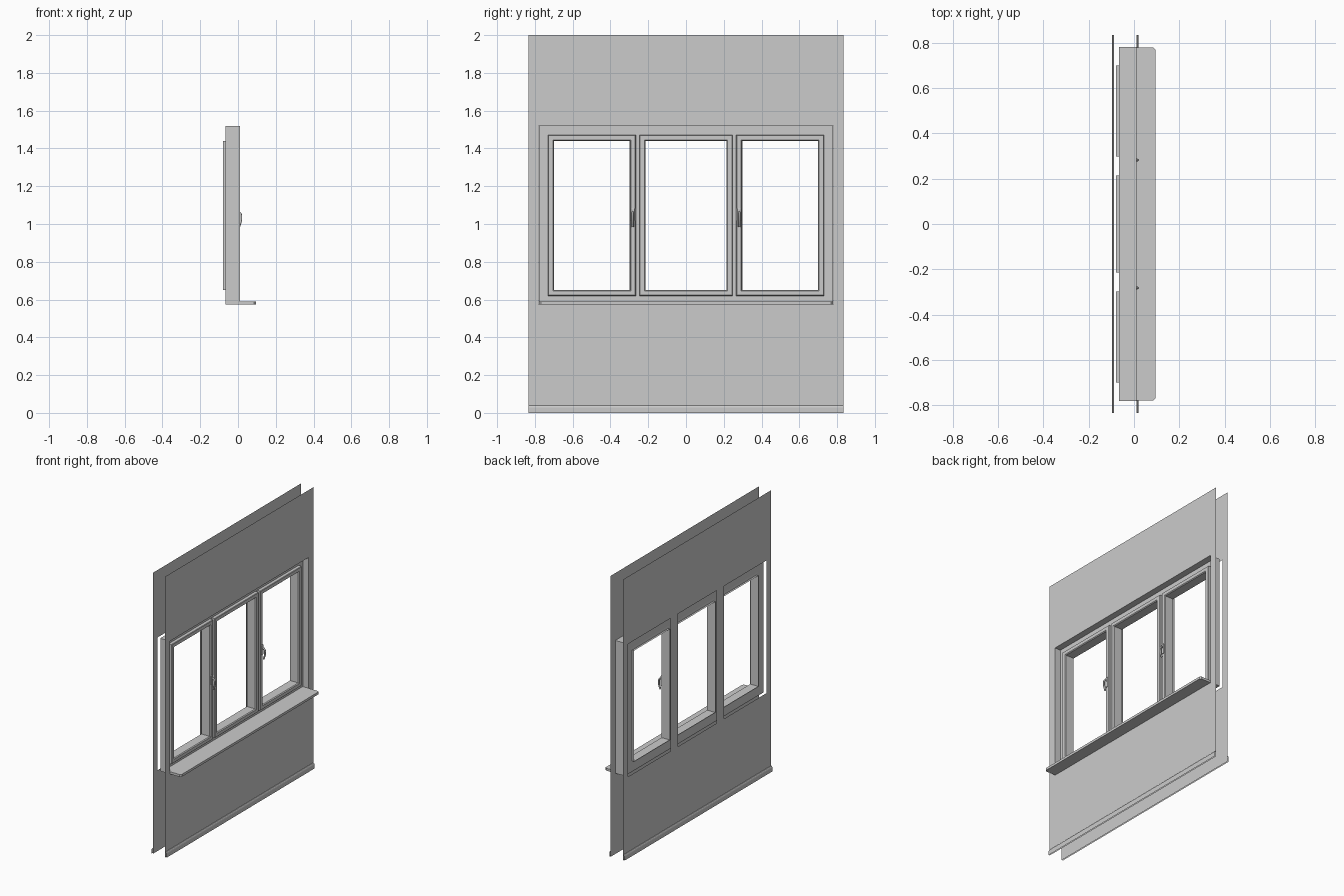
import bpy, bmesh

if "Cube" in bpy.data.objects:
    bpy.data.objects.remove(bpy.data.objects["Cube"])

XI, XO = 0.01, -0.088          # planes of the inner and outer wall sheets
W, H = 0.833, 2.0


def mesh_object(name, bm, solid=False):
    if solid:
        bmesh.ops.recalc_face_normals(bm, faces=bm.faces)
    me = bpy.data.meshes.new(name)
    bm.to_mesh(me)
    bm.free()
    ob = bpy.data.objects.new(name, me)
    bpy.context.collection.objects.link(ob)
    return ob


def wall(name, x, ys, zs, holes, flip):
    """Thin wall sheet built from grid cells; listed cells stay open."""
    bm = bmesh.new()
    g = [[bm.verts.new((x, y, z)) for z in zs] for y in ys]
    for i in range(len(ys) - 1):
        for j in range(len(zs) - 1):
            if (i, j) not in holes:
                f = [g[i][j], g[i + 1][j], g[i + 1][j + 1], g[i][j + 1]]
                bm.faces.new(f[::-1] if flip else f)
    return mesh_object(name, bm)


def ring(name, y0, y1, z0, z1, profile, closed=True):
    """Sweep an (inset, x) profile round a rectangle with mitred corners."""
    bm = bmesh.new()
    loops = [[bm.verts.new((x, y, z)) for y, z in
              ((y0 + d, z0 + d), (y1 - d, z0 + d), (y1 - d, z1 - d), (y0 + d, z1 - d))]
             for d, x in profile]
    n = len(loops)
    for i in range(n if closed else n - 1):
        a, b = loops[i], loops[(i + 1) % n]
        for k in range(4):
            m = (k + 1) % 4
            bm.faces.new((a[k], a[m], b[m], b[k]))
    return mesh_object(name, bm, closed)


def prism(name, pts, z0, z1):
    """Extrude an xy outline between two heights."""
    bm = bmesh.new()
    f = bm.faces.new([bm.verts.new((x, y, z0)) for x, y in pts])
    r = bmesh.ops.extrude_face_region(bm, geom=[f])
    bmesh.ops.translate(bm, vec=(0, 0, z1 - z0),
                        verts=[v for v in r["geom"] if isinstance(v, bmesh.types.BMVert)])
    return mesh_object(name, bm, True)


def box(name, x0, x1, y0, y1, z0, z1):
    return prism(name, [(x0, y0), (x1, y0), (x1, y1), (x0, y1)], z0, z1)


def skirting(name, x, s):
    """Open moulded strip along the foot of a wall."""
    bm = bmesh.new()
    prof = [(0, 0.04), (0.004, 0.039), (0.007, 0.035), (0.009, 0.028), (0.009, 0)]
    rows = [[bm.verts.new((x + s * d, y, z)) for y in (-W, W)] for d, z in prof]
    for a, b in zip(rows, rows[1:]):
        f = (a[0], b[0], b[1], a[1])
        bm.faces.new(f if s > 0 else f[::-1])
    return mesh_object(name, bm)


# Wall sheets
wall("inner_wall", XI, [-W, -0.78, 0.78, W], [0, 0.575, 1.52, H], {(1, 1)}, False)
wall("outer_wall", XO, [-W, -0.78, -0.3, -0.215, 0.215, 0.3, 0.78, W],
     [0, 0.575, 1.52, H], {(1, 1), (3, 1), (5, 1)}, True)
skirting("inner_skirting", XI, 1)
skirting("outer_skirting", XO, -1)

# Opening lining and window board
ring("reveal", -0.78, 0.78, 0.575, 1.52, [(0, -0.066), (0, XI)], False)
prism("window_sill", [(-0.04, -0.778), (0.085, -0.778), (0.095, -0.768),
                      (0.095, 0.768), (0.085, 0.778), (-0.04, 0.778)], 0.573, 0.59)

# Fixed frame and mullions
ring("outer_frame", -0.779, 0.779, 0.576, 1.519,
     [(0, -0.065), (0, -0.035), (0.064, -0.035), (0.064, -0.065)])
for s, side in ((-1, "left"), (1, "right")):
    y = s * 0.257
    box("mullion_" + side, -0.064, -0.036, y - 0.025, y + 0.025, 0.63, 1.465)

# Sashes with open panes and outside lining
sash_profile = [(0, -0.062), (0, -0.013), (0.003, -0.01), (0.026, -0.01),
                (0.031, -0.016), (0.031, -0.066), (0.02, -0.066)]
for name, a, b in (("left", -0.731, -0.266), ("middle", -0.246, 0.246), ("right", 0.266, 0.731)):
    ring("sash_" + name, a, b, 0.62, 1.471, sash_profile)
    ring("outside_lining_" + name, a + 0.031, b - 0.031, 0.651, 1.44,
         [(0, -0.066), (0, -0.08)], False)

# Handles: back plate, spindle and bowed lever
for s, side in ((-1, "left"), (1, "right")):
    y = s * 0.282
    plate = box("handle_plate_" + side, -0.011, -0.004, y - 0.011, y + 0.011, 1.015, 1.085)
    bev = plate.modifiers.new("bevel", "BEVEL")
    bev.width, bev.segments = 0.003, 2
    cu = bpy.data.curves.new("handle_lever_" + side, "CURVE")
    cu.dimensions = "3D"
    cu.bevel_depth, cu.bevel_resolution, cu.resolution_u = 0.006, 2, 6
    cu.use_fill_caps = True
    sp = cu.splines.new("BEZIER")
    pts = [(-0.006, 1.062), (0.008, 1.06), (0.016, 1.03), (0.005, 0.985)]
    sp.bezier_points.add(len(pts) - 1)
    for p, (x, z) in zip(sp.bezier_points, pts):
        p.co = (x, y, z)
        p.handle_left_type = p.handle_right_type = "AUTO"
    ob = bpy.data.objects.new("handle_lever_" + side, cu)
    bpy.context.collection.objects.link(ob)
